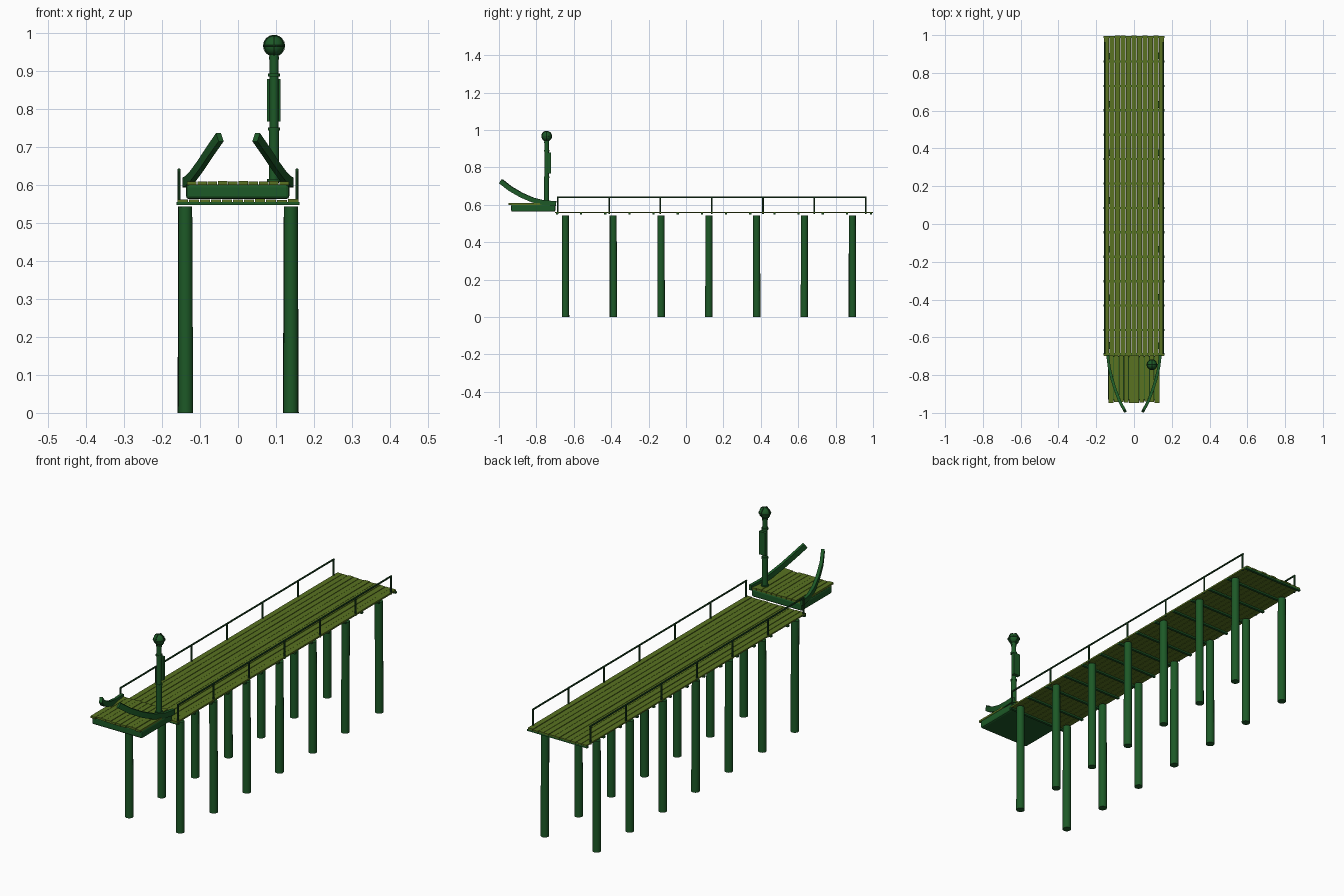
import bpy, bmesh, math, random
from mathutils import Vector, Matrix

if "Cube" in bpy.data.objects:
    bpy.data.objects.remove(bpy.data.objects["Cube"])
random.seed(4)


def mat(name, c):
    m = bpy.data.materials.new(name)
    m.diffuse_color = (*c, 1)
    m.use_nodes = True
    m.node_tree.nodes["Principled BSDF"].inputs["Base Color"].default_value = m.diffuse_color
    return m


OLIVE = mat("deck_wood", (0.10, 0.17, 0.015))
GREEN = mat("green_timber", (0.012, 0.10, 0.02))
DARK = mat("dark_metal", (0.01, 0.06, 0.015))


def finish(bm, name, m, smooth=False):
    bmesh.ops.recalc_face_normals(bm, faces=bm.faces)
    me = bpy.data.meshes.new(name)
    bm.to_mesh(me)
    bm.free()
    ob = bpy.data.objects.new(name, me)
    bpy.context.collection.objects.link(ob)
    me.materials.append(m)
    if smooth:
        bpy.ops.object.select_all(action='DESELECT')
        ob.select_set(True)
        bpy.context.view_layer.objects.active = ob
        bpy.ops.object.shade_smooth_by_angle(angle=math.radians(40))
    return ob


def box(bm, x0, x1, y0, y1, z0, z1):
    c = Vector(((x0 + x1) / 2, (y0 + y1) / 2, (z0 + z1) / 2))
    s = Matrix.Diagonal((x1 - x0, y1 - y0, z1 - z0, 1))
    bmesh.ops.create_cube(bm, size=1, matrix=Matrix.Translation(c) @ s)


def rod(bm, a, b, r, r2=None, n=12):
    a, b = Vector(a), Vector(b)
    d = b - a
    rot = d.to_track_quat('Z', 'Y').to_matrix().to_4x4()
    bmesh.ops.create_cone(bm, cap_ends=True, segments=n, radius1=r, radius2=r2 or r,
                          depth=d.length, matrix=Matrix.Translation((a + b) / 2) @ rot)


# walkway planks, running lengthwise
bm = bmesh.new()
N, W = 11, 0.32
for i in range(N):
    x = -W / 2 + W * i / N
    box(bm, x + 0.0012, x + W / N - 0.0012, -0.697 + random.uniform(-.003, .002),
        0.997 + random.uniform(-.002, .003), 0.555, 0.562 + random.uniform(-.001, .001))
finish(bm, "walkway_planks", OLIVE)

# cross joists under the planks
bm = bmesh.new()
for i in range(14):
    y = -0.69 + i * 0.1292
    box(bm, -0.162, 0.162, y - 0.006, y + 0.006, 0.547, 0.555)
finish(bm, "cross_joists", GREEN)

# piles in pairs, slightly tapered and leaning
bm = bmesh.new()
for i in range(7):
    y = -0.645 + i * 0.2557
    for s in (-1, 1):
        j = random.uniform(-.002, .002)
        rod(bm, (s * 0.139 + j, y + j, 0), (s * 0.139, y, 0.543), 0.0195, 0.0185, 14)
finish(bm, "piles", GREEN, True)

# railings
bm = bmesh.new()
for s in (-1, 1):
    for i in range(7):
        y = -0.685 + i * 0.2742
        rod(bm, (s * 0.155, y, 0.552), (s * 0.155, y, 0.642), 0.0042, n=8)
    rod(bm, (s * 0.155, -0.689, 0.64), (s * 0.155, 0.964, 0.64), 0.0042, n=8)
finish(bm, "railings", DARK, True)

# raised landing platform body and its planks
bm = bmesh.new()
box(bm, -0.137, 0.135, -0.935, -0.698, 0.563, 0.602)
ob = finish(bm, "platform_body", GREEN)
bv = ob.modifiers.new("bevel", 'BEVEL')
bv.width, bv.segments = 0.008, 2
bm = bmesh.new()
for i in range(10):
    x = -0.135 + i * 0.027
    box(bm, x + 0.001, x + 0.026, -0.942 + random.uniform(-.007, .004), -0.697,
        0.600, 0.610 + random.uniform(-.001, .001))
finish(bm, "platform_planks", OLIVE)

# curved horns sweeping forward and inward
path = [(0.139, -0.695, 0.607), (0.131, -0.76, 0.611), (0.117, -0.82, 0.626),
        (0.098, -0.88, 0.652), (0.075, -0.94, 0.687), (0.048, -0.99, 0.726)]
bm = bmesh.new()
for s in (-1, 1):
    rings = []
    for i, p in enumerate(path):
        p = Vector(p)
        t = (Vector(path[min(i + 1, 5)]) - Vector(path[max(i - 1, 0)])).normalized()
        side = t.cross(Vector((0, 0, 1))).normalized()
        up = side.cross(t)
        a, b = 0.0075, 0.013
        ring = [p + side * a * u + up * b * v for u, v in ((-1, -1), (1, -1), (1, 1), (-1, 1))]
        rings.append([bm.verts.new((s * q.x, q.y, q.z)) for q in ring])
    for r, q in zip(rings, rings[1:]):
        for k in range(4):
            bm.faces.new((r[k], r[(k + 1) % 4], q[(k + 1) % 4], q[k]))
    bm.faces.new(rings[0])
    bm.faces.new(rings[-1])
finish(bm, "curved_horns", GREEN, True)

# lamp post with collars, sign box and globe
px, py = 0.095, -0.745
bm = bmesh.new()
rod(bm, (px, py, 0.605), (px, py, 0.75), 0.0135)
rod(bm, (px, py, 0.75), (px, py, 0.945), 0.0115)
for z, r in ((0.612, 0.018), (0.748, 0.0155), (0.89, 0.0155), (0.935, 0.013)):
    rod(bm, (px, py, z - 0.004), (px, py, z + 0.004), r)
finish(bm, "lamp_post", GREEN, True)
bm = bmesh.new()
box(bm, px - 0.018, px + 0.017, py + 0.004, py + 0.023, 0.768, 0.88)
finish(bm, "post_box", GREEN)
bm = bmesh.new()
bmesh.ops.create_uvsphere(bm, u_segments=16, v_segments=10, radius=0.026,
                          matrix=Matrix.Translation((px, py, 0.967)))
finish(bm, "lamp_globe", GREEN, True)

# hoops caging the globe
bm = bmesh.new()
for axis in range(3):
    pts = []
    for k in range(16):
        a = k * math.tau / 16
        v = [0.027 * math.cos(a), 0.027 * math.sin(a)]
        v.insert(axis, 0)
        pts.append(Vector((px, py, 0.967)) + Vector(v))
    for k in range(16):
        rod(bm, pts[k], pts[(k + 1) % 16], 0.002, n=6)
finish(bm, "globe_hoops", DARK)
